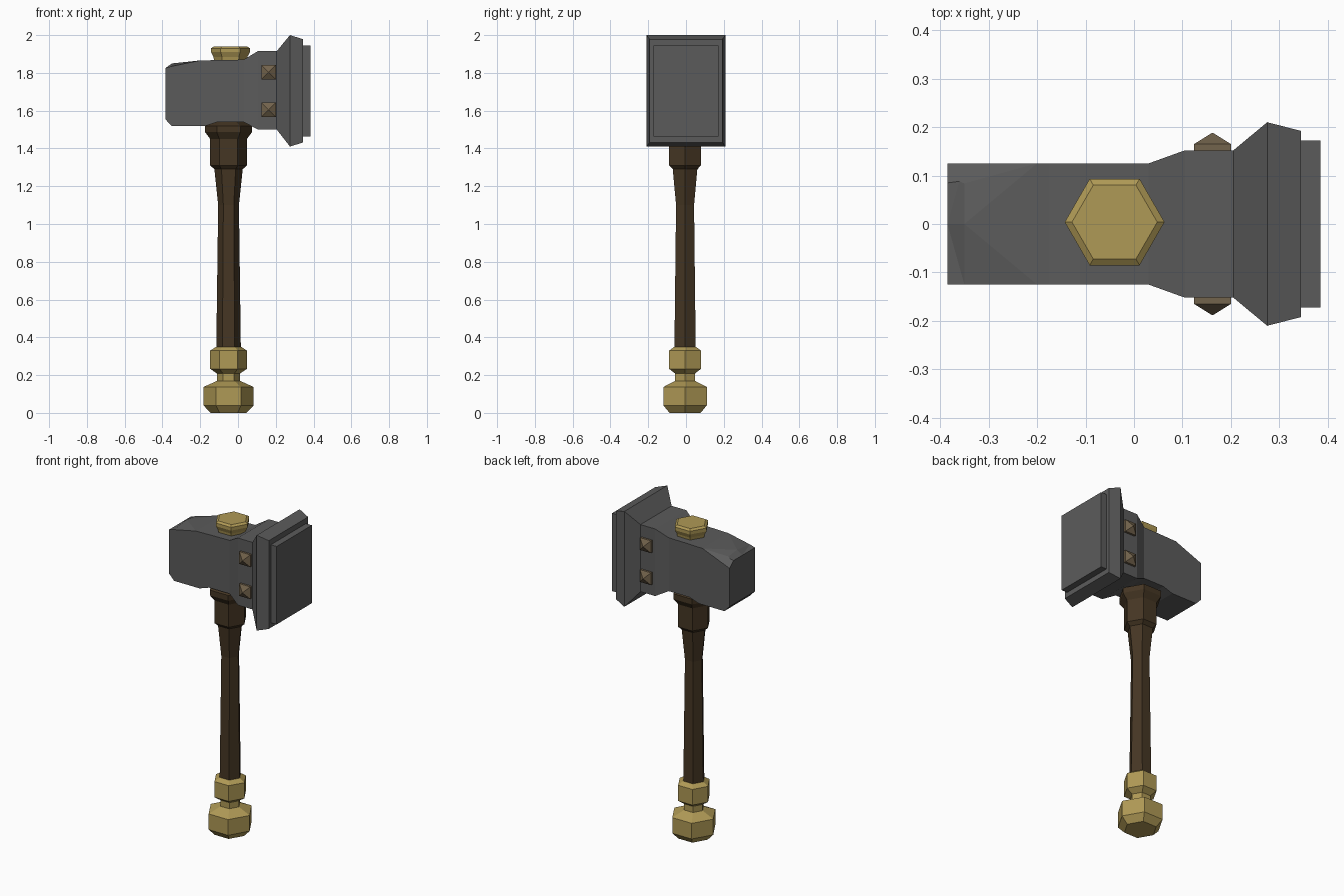
import bpy, bmesh, math
from mathutils import Vector

if "Cube" in bpy.data.objects:
    bpy.data.objects.remove(bpy.data.objects["Cube"], do_unlink=True)


def material(name, rgb):
    m = bpy.data.materials.new(name)
    m.use_nodes = True
    m.diffuse_color = (*rgb, 1)
    m.node_tree.nodes["Principled BSDF"].inputs["Base Color"].default_value = (*rgb, 1)
    return m


iron = material("dark iron", (0.105, 0.105, 0.105))
gold = material("dull gold", (0.43, 0.32, 0.092))
wood = material("dark wood", (0.060, 0.037, 0.017))
bronze = material("aged bronze", (0.17, 0.125, 0.072))


def loft(rings):
    """Skin equal-length rings of points and close both ends."""
    bm = bmesh.new()
    rows = [[bm.verts.new(p) for p in ring] for ring in rings]
    n = len(rows[0])
    for a, b in zip(rows, rows[1:]):
        for i in range(n):
            j = (i + 1) % n
            bm.faces.new((a[i], a[j], b[j], b[i]))
    bm.faces.new(rows[0])
    bm.faces.new(rows[-1])
    return bm


def finish(bm, name, mat):
    bmesh.ops.recalc_face_normals(bm, faces=bm.faces)
    mesh = bpy.data.meshes.new(name)
    bm.to_mesh(mesh)
    bm.free()
    mesh.materials.append(mat)
    ob = bpy.data.objects.new(name, mesh)
    bpy.context.collection.objects.link(ob)
    return ob


def hex_turned(name, mat, profile, cx, cy):
    """Six-sided turned part from (radius, height) pairs."""
    corners = [math.radians(60 * i) for i in range(6)]
    rings = [[(cx + r * math.cos(a), cy + r * math.sin(a), z) for a in corners]
             for r, z in profile]
    finish(loft(rings), name, mat)


def block_ring(x, half, low, high, ridge=0):
    """Rectangular section across x, with a middle line along its top."""
    return [(x, -half, low), (x, half, low), (x, half, high),
            (x, 0, high + ridge), (x, -half, high)]


# Handle parts
hex_turned("pommel", gold,
           [(.095, 0), (.133, .04), (.133, .137), (.06, .17), (.06, .208),
            (.097, .233), (.097, .33), (.066, .35)], -.05, -.005)
hex_turned("shaft", wood,
           [(.065, .34), (.055, 1.1), (.075, 1.29), (.097, 1.31), (.097, 1.45),
            (.125, 1.487), (.125, 1.52), (.07, 1.545)], -.05, -.005)
hex_turned("top_cap", gold,
           [(.085, 1.86), (.09, 1.885), (.103, 1.91), (.103, 1.93), (.088, 1.94)],
           -.04, .004)

# Hammer head body
head = loft([block_ring(*s) for s in (
    (-.385, .125, 1.555, 1.825), (-.35, .125, 1.518, 1.835, .015),
    (-.2, .125, 1.518, 1.866), (-.175, .125, 1.518, 1.866),
    (-.11, .125, 1.54, 1.868), (.03, .125, 1.54, 1.87),
    (.105, .152, 1.5, 1.915), (.21, .152, 1.5, 1.915))])

# Chipped rear corner
a, b, c = Vector((-.36, .075, 1.843)), Vector((-.2, .125, 1.866)), Vector((-.34, .125, 1.81))
bmesh.ops.triangulate(head, faces=[f for f in head.faces if len(f.verts) == 4])
cut = bmesh.ops.bisect_plane(head, geom=head.verts[:] + head.edges[:] + head.faces[:],
                             plane_co=a, plane_no=(b - a).cross(c - a).normalized(),
                             clear_outer=True)
bmesh.ops.holes_fill(head, edges=[e for e in head.edges if e.is_boundary], sides=0)
finish(head, "hammer_head", iron)

# Flared striking end and its raised face
finish(loft([block_ring(*s) for s in (
    (.205, .152, 1.5, 1.915), (.275, .21, 1.41, 2.0), (.345, .192, 1.432, 1.978))]),
    "striking_flare", iron)
finish(loft([block_ring(*s) for s in ((.33, .172, 1.463, 1.945), (.385, .172, 1.463, 1.945))]),
       "striking_face", iron)

# Pyramid studs on both sides
for side, label in ((-1, "front"), (1, "back")):
    for z, level in ((1.605, "lower"), (1.803, "upper")):
        rings = [[(.162 + sx * h, side * y, z + sz * h)
                  for sx, sz in ((-1, -1), (1, -1), (1, 1), (-1, 1))]
                 for h, y in ((.038, .14), (.038, .165), (.001, .188))]
        finish(loft(rings), f"{label}_{level}_stud", bronze)
